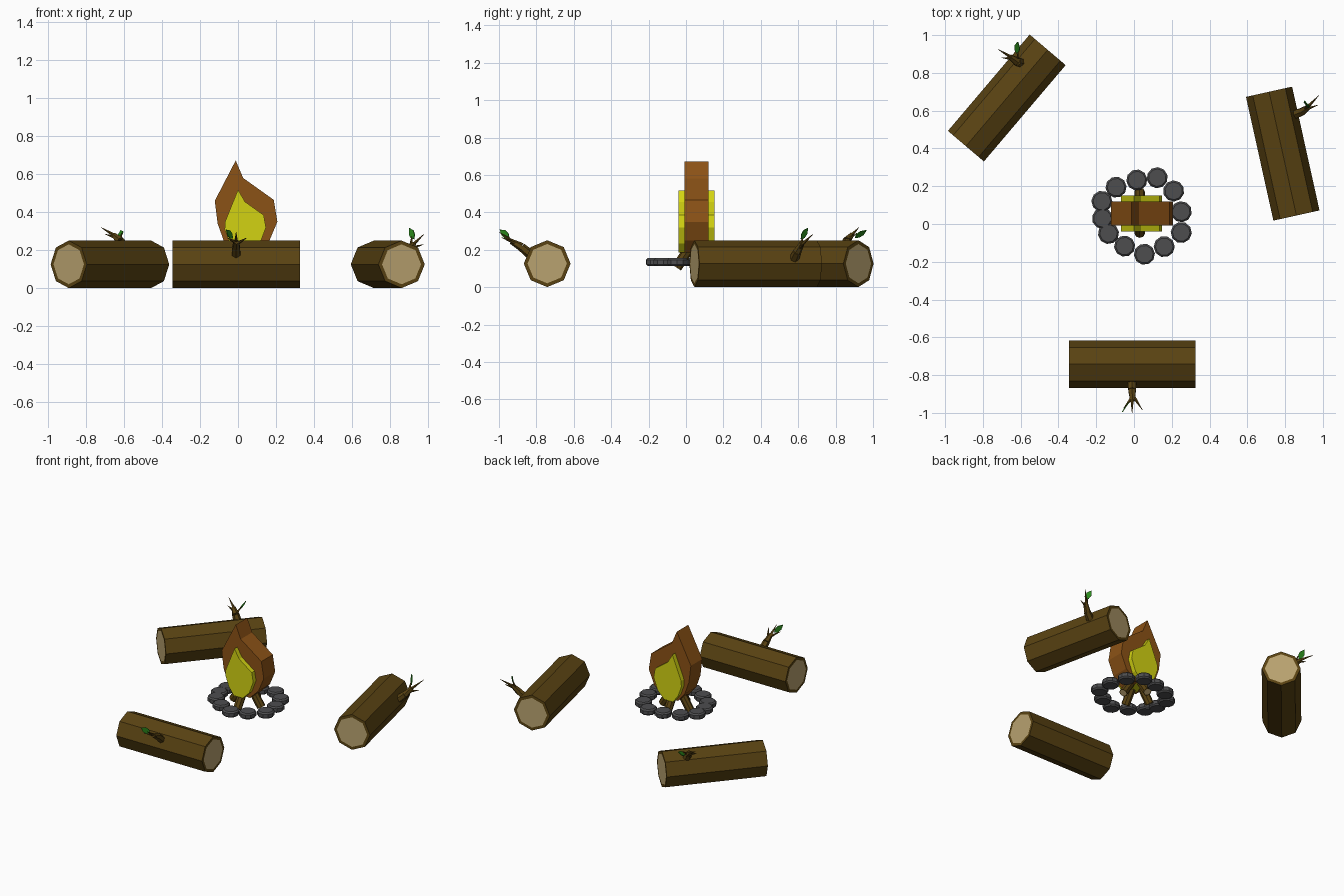
import bpy, bmesh, math
from mathutils import Vector, Matrix

if "Cube" in bpy.data.objects:
    bpy.data.objects.remove(bpy.data.objects["Cube"])


def material(name, rgb):
    m = bpy.data.materials.new(name)
    m.diffuse_color = (*rgb, 1)
    m.use_nodes = True
    m.node_tree.nodes["Principled BSDF"].inputs["Base Color"].default_value = m.diffuse_color
    return m


BARK = material("bark", (0.10, 0.055, 0.006))
WOOD = material("cut_wood", (0.48, 0.36, 0.16))
STONE = material("stone", (0.075, 0.075, 0.078))
ORANGE = material("outer_fire", (0.26, 0.085, 0.008))
YELLOW = material("inner_fire", (0.65, 0.65, 0.006))
LEAF = material("leaf_green", (0.025, 0.26, 0.012))


def finish(name, bm, *mats):
    bmesh.ops.recalc_face_normals(bm, faces=bm.faces)
    me = bpy.data.meshes.new(name)
    bm.to_mesh(me)
    bm.free()
    for m in mats:
        me.materials.append(m)
    ob = bpy.data.objects.new(name, me)
    bpy.context.collection.objects.link(ob)
    return ob


def add_rod(bm, a, b, r1, r2, sides):
    """Tapered rod from a to b."""
    a, b = Vector(a), Vector(b)
    d = b - a
    mat = Matrix.Translation((a + b) / 2) @ d.to_track_quat('Z', 'Y').to_matrix().to_4x4()
    bmesh.ops.create_cone(bm, cap_ends=True, segments=sides, radius1=r1, radius2=r2,
                          depth=d.length, matrix=mat)


def wood_rod(name, a, b, r, sides, rim):
    """Bark cylinder with pale inset ends."""
    bm = bmesh.new()
    add_rod(bm, a, b, r, r, sides)
    caps = [f for f in bm.faces if len(f.verts) == sides]
    bmesh.ops.inset_individual(bm, faces=caps, thickness=rim)
    for f in caps:
        f.material_index = 1
    return finish(name, bm, BARK, WOOD)


def branch(name, path, radii, twigs):
    """Bent tapering stem with pointed twigs."""
    bm = bmesh.new()
    for i in range(len(path) - 1):
        add_rod(bm, path[i], path[i + 1], radii[i], radii[i + 1], 6)
    for start, tip in twigs:
        add_rod(bm, start, tip, 0.011, 0.001, 5)
    return finish(name, bm, BARK)


def leaf(name, base, tip, side):
    base, tip = Vector(base), Vector(tip)
    d = tip - base
    s = Vector(side)
    s = (s - d * (s.dot(d) / d.length_squared)).normalized()
    n = d.cross(s).normalized() * 0.005
    outline = [(0, 0), (0.25, 0.016), (0.6, 0.018), (1, 0), (0.6, -0.018), (0.25, -0.016)]
    bm = bmesh.new()
    f = bm.faces.new([bm.verts.new(base + d * t + s * w - n / 2) for t, w in outline])
    ext = bmesh.ops.extrude_face_region(bm, geom=[f])
    bmesh.ops.translate(bm, vec=n, verts=[v for v in ext["geom"] if isinstance(v, bmesh.types.BMVert)])
    return finish(name, bm, LEAF)


def slab(name, outline, y0, y1, mat):
    """Front profile extruded from y0 to y1."""
    bm = bmesh.new()
    f = bm.faces.new([bm.verts.new((x, y0, z)) for x, z in outline])
    ext = bmesh.ops.extrude_face_region(bm, geom=[f])
    bmesh.ops.translate(bm, vec=(0, y1 - y0, 0),
                        verts=[v for v in ext["geom"] if isinstance(v, bmesh.types.BMVert)])
    return finish(name, bm, mat)


# Sitting logs
for name, a, b in [("front_log", (-0.345, -0.742), (0.325, -0.742)),
                   ("left_log", (-0.89, 0.412), (-0.457, 0.922)),
                   ("right_log", (0.715, 0.70), (0.86, 0.045))]:
    wood_rod(name, (*a, 0.126), (*b, 0.126), 0.125, 8, 0.02)

# Branches and leaves
branch("front_branch", [(-0.01, -0.82, 0.165), (-0.01, -0.88, 0.215), (-0.008, -0.935, 0.245)],
       [0.027, 0.023, 0.014],
       [((-0.01, -0.92, 0.24), (-0.055, -0.975, 0.265)),
        ((-0.01, -0.92, 0.24), (-0.01, -1.0, 0.295)),
        ((-0.005, -0.91, 0.235), (0.045, -0.985, 0.265))])
leaf("front_leaf", (-0.028, -0.945, 0.263), (-0.062, -0.995, 0.308), (0, 0, 1))

branch("left_branch", [(-0.59, 0.85, 0.19), (-0.62, 0.86, 0.25), (-0.655, 0.885, 0.28)],
       [0.028, 0.024, 0.014],
       [((-0.645, 0.88, 0.275), (-0.72, 0.925, 0.32)),
        ((-0.64, 0.875, 0.265), (-0.70, 0.88, 0.285)),
        ((-0.62, 0.86, 0.25), (-0.612, 0.915, 0.29))])
leaf("left_leaf", (-0.622, 0.903, 0.265), (-0.615, 0.965, 0.305), (0.7, 0, 0.7))

branch("right_branch", [(0.84, 0.575, 0.145), (0.89, 0.595, 0.19), (0.925, 0.62, 0.235)],
       [0.027, 0.023, 0.014],
       [((0.915, 0.615, 0.225), (0.978, 0.68, 0.285)),
        ((0.905, 0.605, 0.21), (0.975, 0.63, 0.23)),
        ((0.91, 0.61, 0.22), (0.915, 0.63, 0.28))])
leaf("right_leaf", (0.925, 0.615, 0.258), (0.902, 0.652, 0.317), (1, -1, 0))

# Ring of flat stones with chamfered rims
stones = [(0.015, 0.233), (0.123, 0.245), (0.21, 0.175), (0.25, 0.065), (0.25, -0.045),
          (0.16, -0.12), (0.055, -0.16), (-0.05, -0.117), (-0.135, -0.05), (-0.167, 0.03),
          (-0.17, 0.12), (-0.095, 0.195)]
for i, (x, y) in enumerate(stones):
    bm = bmesh.new()
    mat = Matrix.Translation((x, y, 0.134)) @ Matrix.Rotation(math.atan2(y - 0.04, x - 0.04), 4, 'Z')
    bmesh.ops.create_cone(bm, cap_ends=True, segments=10, radius1=0.056, radius2=0.056,
                          depth=0.042, matrix=mat)
    rims = [e for e in bm.edges if abs(e.verts[0].co.z - e.verts[1].co.z) < 1e-4]
    bmesh.ops.bevel(bm, geom=rims, offset=0.009, segments=1, affect='EDGES')
    finish(f"stone_{i + 1}", bm, STONE)

# Leaning firewood
for i in range(4):
    t = i * math.pi / 2
    c, s = math.cos(t), math.sin(t)
    wood_rod(f"firewood_{i + 1}", (0.03 + 0.11 * c, 0.06 + 0.11 * s, 0.105),
             (0.03 + 0.015 * c, 0.06 + 0.015 * s, 0.25), 0.028, 8, 0.005)

# Flames
slab("outer_flame", [(-0.012, 0.672), (0.027, 0.58), (0.188, 0.465), (0.207, 0.35), (0.165, 0.25),
                     (0.10, 0.185), (-0.02, 0.185), (-0.075, 0.25), (-0.107, 0.34), (-0.122, 0.46)],
     -0.008, 0.12, ORANGE)
slab("inner_flame", [(0.0, 0.518), (0.037, 0.455), (0.135, 0.385), (0.147, 0.32), (0.115, 0.235),
                     (0.065, 0.185), (-0.005, 0.185), (-0.045, 0.24), (-0.07, 0.31), (-0.068, 0.35)],
     -0.04, 0.152, YELLOW)
